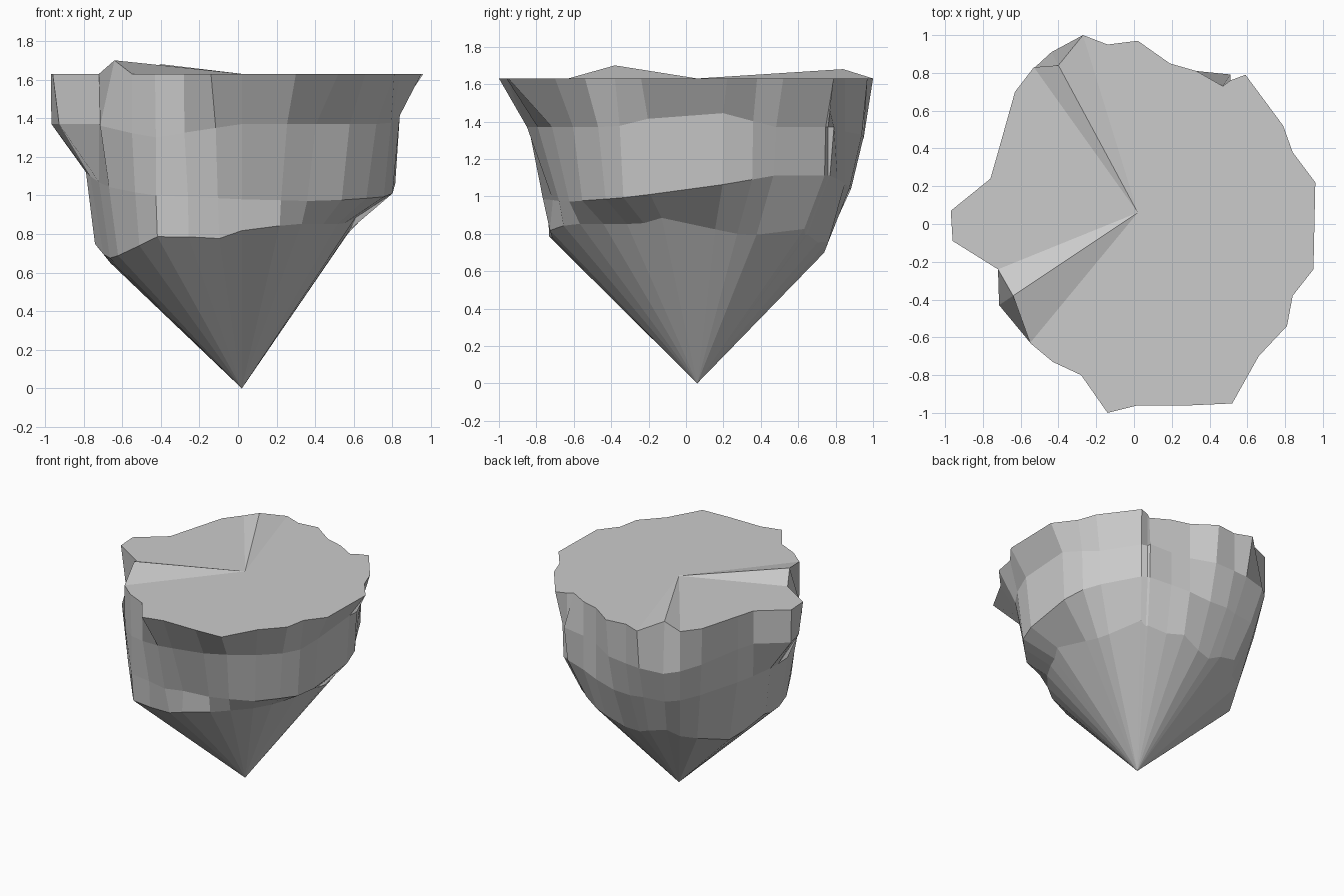
import bpy, bmesh, math, random

if "Cube" in bpy.data.objects:
    bpy.data.objects.remove(bpy.data.objects["Cube"])

random.seed(4)
CX, CY, TOP = 0.02, 0.06, 1.63

# Ragged rim of the plateau, counter-clockwise
rim = [(.96, .22), (.84, .38), (.79, .52), (.59, .79), (.51, .76), (.47, .73),
       (.33, .81), (.19, .85), (.02, .97), (-.14, .95), (-.27, 1), (-.40, .84),
       (-.53, .83), (-.63, .70), (-.72, .38), (-.76, .24), (-.97, .07),
       (-.96, -.09), (-.72, -.24), (-.64, -.38), (-.55, -.63), (-.43, -.73),
       (-.28, -.80), (-.14, -1), (.02, -.96), (.30, -.96), (.52, -.95),
       (.66, -.70), (.81, -.54), (.84, -.38), (.95, -.24)]
raised = {(-.64, -.38): 1.70, (-.40, .84): 1.68}
# Rim points where the cliff below juts out past the plateau
jutting = {(-.64, -.38), (-.40, .84), (.47, .73)}

# Cliff profile every 30 degrees: radius, height of shoulder, ledge and foot
profile = [(.83, 1.48, .82, 1.04, .58, .87), (.82, 1.37, .81, 1.11, .62, .80),
           (.89, 1.37, .86, 1.11, .74, .81), (.88, 1.33, .80, 1.04, .66, .68),
           (.97, 1.30, .87, 1.04, .73, .74), (.82, 1.37, .80, 1.10, .70, .60),
           (.99, 1.37, .79, 1.12, .74, .73), (.88, 1.37, .80, 1.05, .73, .65),
           (.90, 1.30, .90, 1.00, .89, .79), (.91, 1.37, .79, .98, .78, .81),
           (.86, 1.37, .76, .97, .70, .87), (.88, 1.37, .83, .99, .62, .87)]


def cliff(angle):
    """Blend the profiles on either side of an angle."""
    f = (math.degrees(angle) % 360) / 30
    i, t = int(f) % 12, f - int(f)
    return [a + (b - a) * t for a, b in zip(profile[i], profile[(i + 1) % 12])]


bm = bmesh.new()
apex = bm.verts.new((CX, CY, 0))
hub = bm.verts.new((CX, CY, TOP))

# Vertical columns of points: rim, shoulder, ledge, foot
columns = []
for x, y in rim:
    a = math.atan2(y - CY, x - CX)
    p = cliff(a)
    if (x, y) not in jutting:
        p[0] = min(p[0], math.hypot(x - CX, y - CY))
    p[2] = min(p[2] + random.uniform(-.02, .02), p[0])
    # Chipped lower edge
    chip = random.uniform(-.03, .03)
    p[4] += chip
    p[5] += chip
    col = [bm.verts.new((x, y, raised.get((x, y), TOP)))]
    for k in range(0, 6, 2):
        col.append(bm.verts.new((CX + p[k] * math.cos(a), CY + p[k] * math.sin(a), p[k + 1])))
    columns.append(col)

# Plateau fan, cliff bands and tapering underside
for i, c in enumerate(columns):
    n = columns[(i + 1) % len(columns)]
    bm.faces.new((hub, c[0], n[0]))
    for k in range(3):
        bm.faces.new((c[k], c[k + 1], n[k + 1], n[k]))
    bm.faces.new((c[3], apex, n[3]))
bmesh.ops.recalc_face_normals(bm, faces=bm.faces)

mesh = bpy.data.meshes.new("floating_rock")
bm.to_mesh(mesh)
bm.free()
bpy.context.collection.objects.link(bpy.data.objects.new("floating_rock", mesh))
